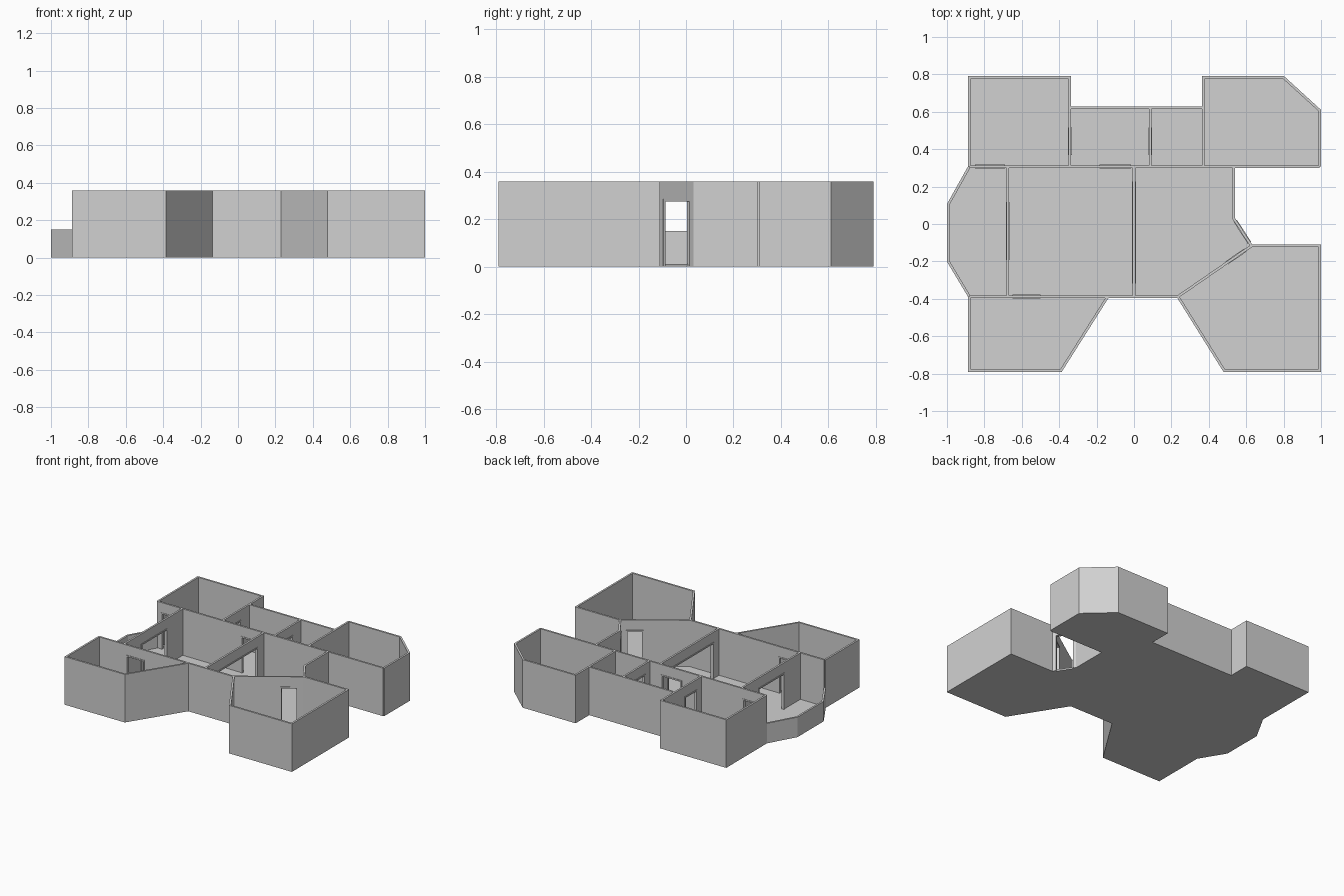
import bpy, bmesh
from mathutils import Vector

cube = bpy.data.objects.get("Cube")
if cube:
    bpy.data.objects.remove(cube)

THICK, HIGH, DOOR, LOW, SLAB = 0.014, 0.36, 0.285, 0.15, 0.012

grey = bpy.data.materials.new("plaster grey")
grey.use_nodes = True
colour = (0.64, 0.64, 0.64, 1)
grey.diffuse_color = colour
grey.node_tree.nodes["Principled BSDF"].inputs["Base Color"].default_value = colour


def finish(name, bm):
    bmesh.ops.recalc_face_normals(bm, faces=bm.faces)
    mesh = bpy.data.meshes.new(name)
    bm.to_mesh(mesh)
    bm.free()
    mesh.materials.append(grey)
    obj = bpy.data.objects.new(name, mesh)
    bpy.context.collection.objects.link(obj)
    return obj


def prism(bm, outline, z0, z1):
    low = [bm.verts.new((p[0], p[1], z0)) for p in outline]
    top = [bm.verts.new((p[0], p[1], z1)) for p in outline]
    bm.faces.new(low[::-1])
    bm.faces.new(top)
    for i in range(len(low)):
        j = (i + 1) % len(low)
        bm.faces.new((low[i], low[j], top[j], top[i]))


def side(d):
    return Vector((-d.y, d.x))


def walls(name, path, height=HIGH, doors={}):
    """Mitred walls along a path; doors maps a segment to (start, end) distances."""
    pts = [Vector(p) for p in path]
    dirs = [(b - a).normalized() for a, b in zip(pts, pts[1:])]
    offsets = []
    for i in range(len(pts)):
        before, after = side(dirs[max(i - 1, 0)]), side(dirs[min(i, len(dirs) - 1)])
        m = (before + after).normalized()
        offsets.append(m * (THICK / 2 / m.dot(after)))
    bm, trim = bmesh.new(), bmesh.new()
    for i, d in enumerate(dirs):
        n = side(d) * THICK / 2
        left, right = pts[i] + offsets[i], pts[i] - offsets[i]
        for start, end in doors.get(i, []):
            a, b = pts[i] + d * start, pts[i] + d * end
            prism(bm, (left, a + n, a - n, right), 0, height)
            prism(bm, (a + n, b + n, b - n, a - n), DOOR, height)
            left, right = b + n, b - n
            # door lining, slightly proud of the wall
            w, f = d * 0.01, n * 1.5
            for p, q, z0, z1 in ((a, a + w, 0, DOOR), (b - w, b, 0, DOOR),
                                 (a + w, b - w, DOOR - 0.01, DOOR)):
                prism(trim, (p + f, q + f, q - f, p - f), z0, z1)
        prism(bm, (left, pts[i + 1] + offsets[i + 1],
                   pts[i + 1] - offsets[i + 1], right), 0, height)
    finish(name, bm)
    if doors:
        finish(name + "_door_frames", trim)
    else:
        trim.free()


# Shared plan lines
W, E, N, S = -0.88, 0.993, 0.783, -0.783
MID_N, MID_S = 0.307, -0.388
BATH_N, BED_E, SUITE_W = 0.622, -0.343, 0.37
entry_top, entry_low = (0.533, 0.03), (0.628, -0.117)
corner = (0.235, MID_S)
balcony = [(W, MID_N), (-0.993, 0.105), (-0.993, -0.2), (W, MID_S)]
back_left = [(W, MID_N), (W, N), (BED_E, N), (BED_E, MID_N)]
back_right = [(SUITE_W, MID_N), (SUITE_W, N), (0.8, N), (E, 0.607), (E, MID_N)]
front_right = [entry_low, (E, entry_low[1]), (E, S), (0.482, S), corner]
front_left = [(-0.14, MID_S), (-0.39, S), (W, S), (W, MID_S)]

# Floor slab following the whole footprint
bm = bmesh.new()
prism(bm, back_left[:3] + [(BED_E, BATH_N), (SUITE_W, BATH_N)] + back_right[1:]
      + [(entry_top[0], MID_N), entry_top] + front_right + front_left + balcony[2:0:-1],
      0, SLAB)
finish("floor", bm)

# Outer rooms
walls("back_left_room_walls", back_left, doors={2: [(0.268, 0.413)]})
walls("back_right_room_walls", back_right)
walls("front_right_room_walls", front_right)
walls("front_left_room_walls", front_left)
walls("balcony_parapet", balcony, LOW)

# Central rooms
walls("small_rooms_back_wall", [(BED_E, BATH_N), (SUITE_W, BATH_N)])
walls("small_rooms_divider", [(0.087, BATH_N), (0.087, MID_N)],
      doors={0: [(0.107, 0.252)]})
walls("long_back_wall", [(W, MID_N), (E, MID_N)],
      doors={0: [(0.03, 0.19), (0.695, 0.865)]})
walls("hall_walls", [(entry_top[0], MID_N), entry_top, entry_low, corner, (W, MID_S)],
      doors={1: [(0.015, 0.155)], 2: [(0.04, 0.16)], 3: [(0.735, 0.885)]})
walls("living_room_divider", [(0, MID_N), (0, MID_S)], doors={0: [(0.08, 0.625)]})
walls("balcony_divider", [(-0.675, MID_N), (-0.675, MID_S)],
      doors={0: [(0.19, 0.5)]})
